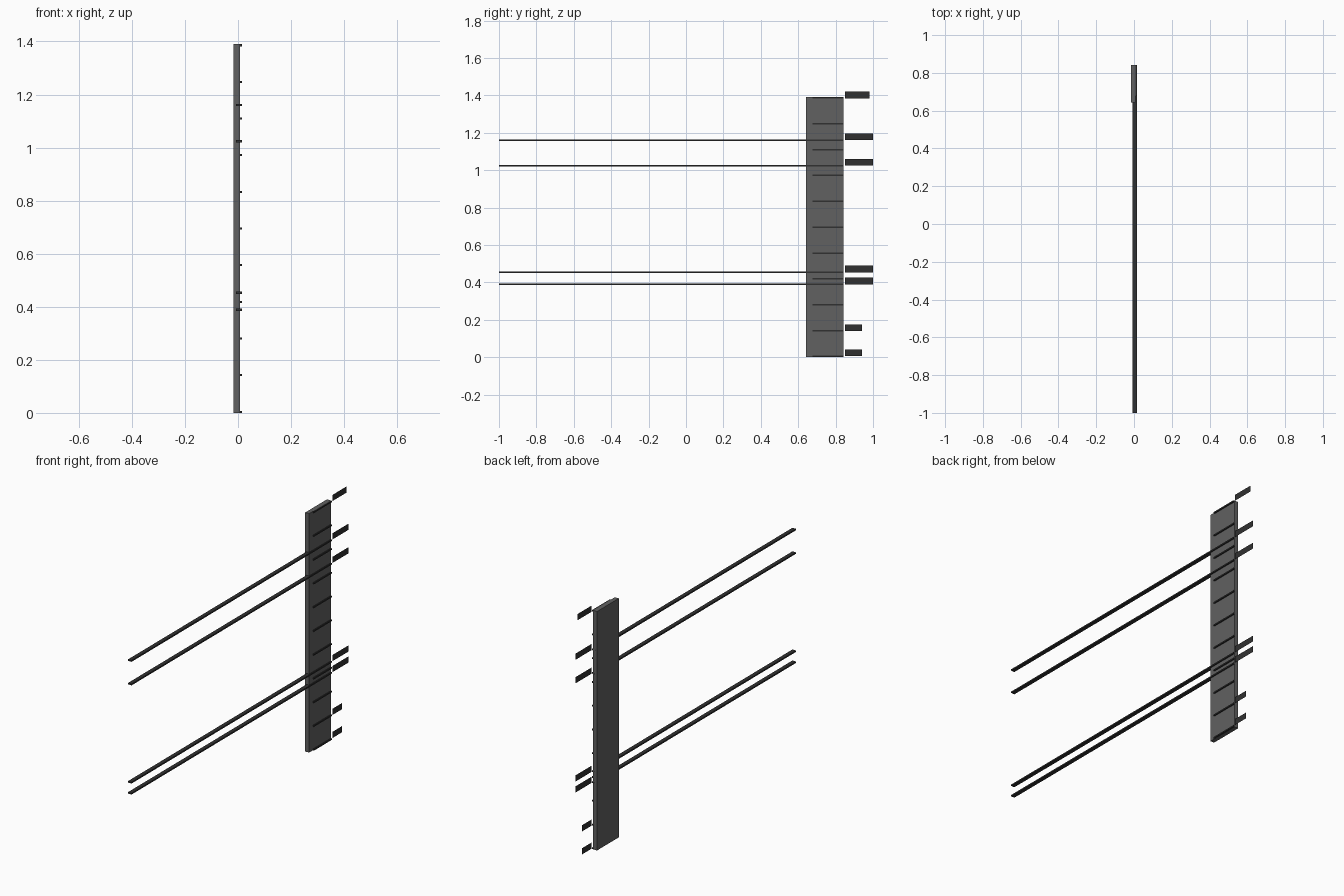
import bpy

if "Cube" in bpy.data.objects:
    bpy.data.objects.remove(bpy.data.objects["Cube"])


def material(name, value):
    m = bpy.data.materials.new(name)
    m.diffuse_color = (value, value, value, 1)
    m.use_nodes = True
    m.node_tree.nodes["Principled BSDF"].inputs["Base Color"].default_value = m.diffuse_color
    return m


BOARD = material("dark_grey", 0.12)
MARK = material("near_black", 0.03)


def box(name, x, y, z, mat):
    """Box from (min, max) ranges on each axis."""
    lo, hi = zip(x, y, z)
    bpy.ops.mesh.primitive_cube_add(
        size=1, location=[(a + b) / 2 for a, b in zip(lo, hi)])
    ob = bpy.context.object
    ob.name = name
    ob.scale = [b - a for a, b in zip(lo, hi)]
    bpy.ops.object.transform_apply(location=False, rotation=False, scale=True)
    ob.data.materials.append(mat)
    return ob


def tag(name, y_end, z):
    """Blank flat label strip beside the board, one sheet thick."""
    x, y0, h = 0.012, 0.85, 0.036
    me = bpy.data.meshes.new(name)
    me.from_pydata([(x, y0, z), (x, y_end, z), (x, y_end, z + h), (x, y0, z + h)],
                   [], [(0, 1, 2, 3)])
    me.materials.append(MARK)
    bpy.context.collection.objects.link(bpy.data.objects.new(name, me))


# Upright gauge board
box("gauge_board", (-0.017, 0.008), (0.642, 0.842), (0, 1.39), BOARD)

# Eleven evenly spaced scale ticks on the board face
T = 0.008
for i in range(11):
    z = 0.1382 * i
    box(f"scale_tick_{i}", (0.004, 0.015), (0.677, 0.842), (z, z + T), MARK)

# Four long level lines running across the board
LEVELS = (0.389, 0.453, 1.024, 1.161)
for i, z in enumerate(LEVELS):
    box(f"level_line_{i}", (-0.008, 0.015), (-1, 0.842),
        (z - T / 2, z + T / 2), MARK)

# Blank label strips for the levels and main ticks
for i, z in enumerate(LEVELS):
    tag(f"level_tag_{i}", 1.0, z)
for name, y_end, z in (("bottom", 0.94, 0.006), ("first", 0.94, 0.14),
                       ("top", 0.98, 1.384)):
    tag(f"{name}_tick_tag", y_end, z)
